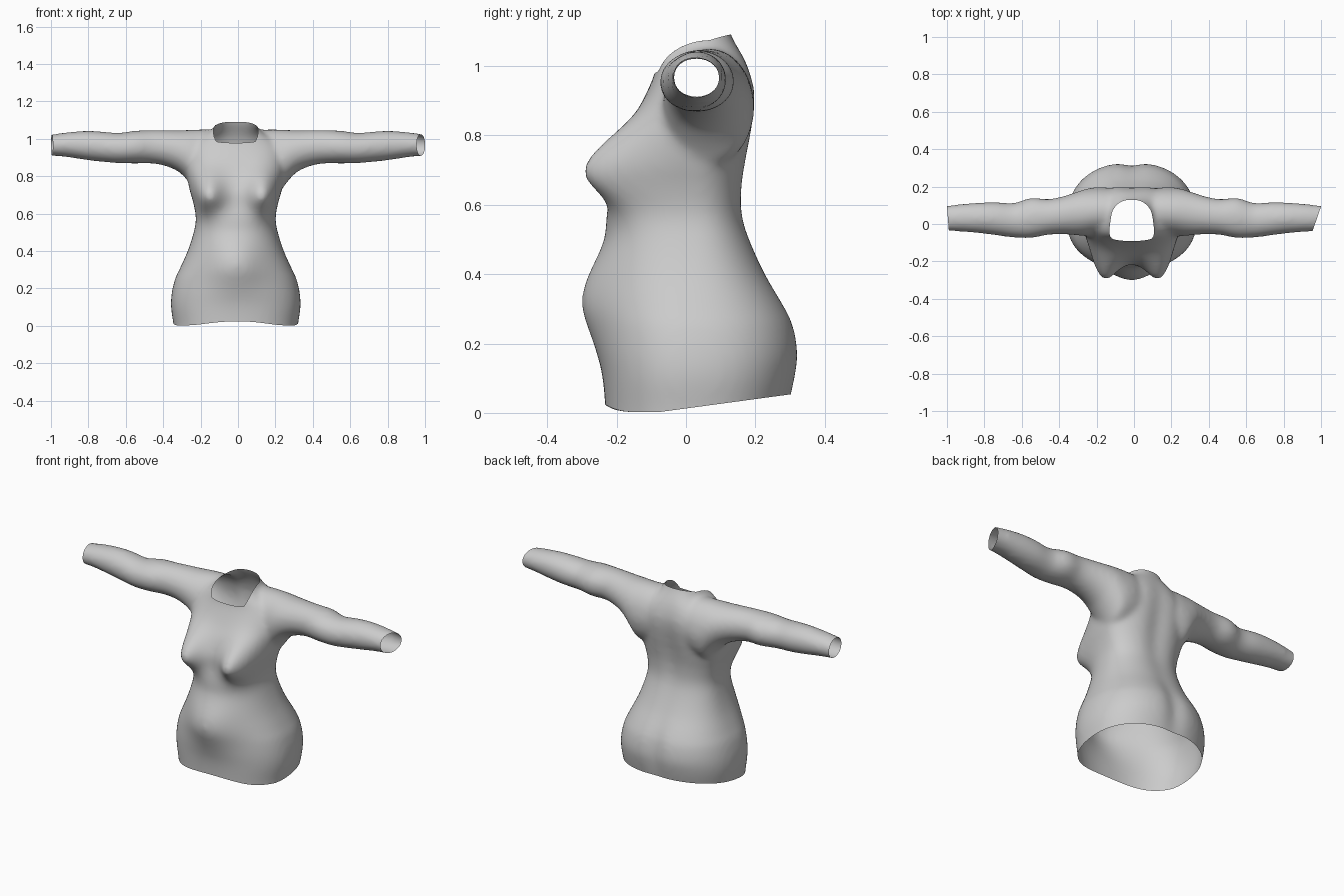
import bpy, bmesh, math
from mathutils import Vector

if "Cube" in bpy.data.objects:
    bpy.data.objects.remove(bpy.data.objects["Cube"])

CX = -0.012  # body centre line


def curve(keys, t):
    """Smooth interpolation of (position, value, value...) keys."""
    n = len(keys)
    if t <= keys[0][0]:
        return keys[0][1:]
    if t >= keys[-1][0]:
        return keys[-1][1:]
    i = max(k for k in range(n - 1) if keys[k][0] <= t)
    a, b = keys[i], keys[i + 1]
    p, q = keys[max(i - 1, 0)], keys[min(i + 2, n - 1)]
    h = b[0] - a[0]
    s = (t - a[0]) / h
    out = []
    for c in range(1, len(a)):
        m0 = (b[c] - p[c]) / (b[0] - p[0]) * h
        m1 = (q[c] - a[c]) / (q[0] - a[0]) * h
        out.append((2*s**3 - 3*s*s + 1) * a[c] + (s**3 - 2*s*s + s) * m0
                   + (3*s*s - 2*s**3) * b[c] + (s**3 - s*s) * m1)
    return out


def gauss(d, s):
    return math.exp(-(d / s) ** 2)


def power(v, n):
    return math.copysign(abs(v) ** (2 / n), v)


def loft(bm, rings):
    loops = [[bm.verts.new(p) for p in r] for r in rings]
    n = len(loops[0])
    for a, b in zip(loops, loops[1:]):
        for i in range(n):
            j = (i + 1) % n
            bm.faces.new((a[i], a[j], b[j], b[i]))
    bm.faces.new(loops[0][::-1])
    bm.faces.new(loops[-1])


# Torso: height, half width, front y, back y
TORSO = [(-.10, .325, -.23, .285), (0, .332, -.232, .295), (.1, .346, -.236, .318),
         (.17, .343, -.24, .328), (.25, .325, -.24, .315), (.3, .302, -.24, .292),
         (.4, .257, -.232, .232), (.5, .225, -.222, .187), (.57, .213, -.224, .168),
         (.65, .225, -.21, .168), (.72, .245, -.205, .178), (.8, .26, -.18, .193),
         (.87, .265, -.14, .203), (.93, .255, -.11, .203), (.98, .22, -.09, .19),
         (1.02, .165, -.085, .173), (1.05, .125, -.083, .155), (1.09, .103, -.083, .132),
         (1.14, .095, -.08, .12)]


def torso_ring(z, n=96):
    w, f, b = curve(TORSO, z)
    mid = .02
    ring = []
    for i in range(n):
        a = 2 * math.pi * i / n
        x = w * power(math.cos(a), 2.3)
        s = power(math.sin(a), 2.3)
        if s < 0:   # bust and belly
            y = mid + (mid - f) * s
            up = gauss(z - .69, .085 if z < .69 else .125)
            bust = (gauss(x - .155, .085) + gauss(x + .155, .085)) * .125 * up
            belly = .062 * gauss(x, .15) * gauss(z - .33, .14)
            y -= (bust + belly) * min(1, -s * 1.6)
        else:       # seat cleft and spine groove
            y = mid + (b - mid) * s
            y -= .018 * gauss(x, .05) * gauss(z - .2, .16)
            y -= .016 * gauss(x, .06) * gauss(z - .75, .25)
        ring.append((x + CX, y, z))
    return ring


# Sleeve: distance, bottom z, top z, front y, back y
SLEEVE = [(0, .74, 1.045, -.04, .17), (.15, .72, 1.05, -.06, .195), (.22, .715, 1.05, -.065, .195),
          (.26, .765, 1.048, -.065, .187), (.31, .818, 1.046, -.06, .17), (.38, .852, 1.047, -.055, .148),
          (.46, .868, 1.047, -.058, .133), (.55, .868, 1.043, -.075, .14), (.64, .87, 1.032, -.073, .113),
          (.74, .878, 1.04, -.06, .117), (.82, .888, 1.042, -.05, .115), (.92, .903, 1.034, -.041, .107),
          (1, .91, 1.022, -.037, .098), (1.08, .915, 1.012, -.035, .09)]


def sleeve_ring(d, side, n=64):
    lo, hi, f, b = curve(SLEEVE, d)
    ring = []
    for i in range(n):
        a = side * 2 * math.pi * i / n
        ring.append((side * d, (f + b) / 2 + (b - f) / 2 * math.cos(a),
                     (lo + hi) / 2 + (hi - lo) / 2 * math.sin(a)))
    return ring


# Solid body made of torso and two sleeves
bm = bmesh.new()
loft(bm, [torso_ring(-.10 + 1.24 * i / 90) for i in range(91)])
for side in (-1, 1):
    loft(bm, [sleeve_ring(1.08 * i / 80, side) for i in range(81)])
bmesh.ops.recalc_face_normals(bm, faces=bm.faces)
mesh = bpy.data.meshes.new("sweater")
bm.to_mesh(mesh)
bm.free()
sweater = bpy.data.objects.new("sweater", mesh)
bpy.context.collection.objects.link(sweater)

# Blend the parts into one skin
rm = sweater.modifiers.new("blend", "REMESH")
rm.mode = "VOXEL"
rm.voxel_size = .013
sm = sweater.modifiers.new("soften", "SMOOTH")
sm.factor = .5
sm.iterations = 12
dg = bpy.context.evaluated_depsgraph_get()
skin = bpy.data.meshes.new_from_object(sweater.evaluated_get(dg))
sweater.modifiers.clear()
sweater.data = skin

bm = bmesh.new()
bm.from_mesh(skin)


def trim(co, no, keep=lambda c: True):
    """Cut the skin open and drop the side the normal points to."""
    faces = [f for f in bm.faces if keep(f.calc_center_median())]
    geom = faces + list({e for f in faces for e in f.edges}) + list({v for f in faces for v in f.verts})
    bmesh.ops.bisect_plane(bm, geom=geom, plane_co=Vector(co), plane_no=Vector(no), clear_outer=True)


def trim_curved(height, up, keep=lambda c: True):
    """Cut along a curved height by flattening, trimming and restoring."""
    for v in bm.verts:
        v.co.z -= height(v.co.x, v.co.y)
    trim((0, 0, 0), (0, 0, up), keep)
    for v in bm.verts:
        v.co.z += height(v.co.x, v.co.y)


def hem(x, y):
    return .002 + .135 * max(0, y + .08) + .024 * gauss(y + .25, .06) * gauss(x, .25)


NECK = [(-.12, .965), (-.08, .985), (-.03, 1.025), (.02, 1.055), (.07, 1.075), (.125, 1.09), (.2, 1.1)]


def neckline(x, y):
    return curve(NECK, y)[0] + 1.5 * max(0, abs(x - CX) - .105)


# Sleeve ends, hem and neck opening
trim((.978, .03, 0), (.13, -.045, 0))
trim((-.995, .03, 0), (-.13, -.01, 0))
trim_curved(hem, -1)
trim_curved(neckline, 1, lambda c: abs(c.x) < .2)
bm.to_mesh(skin)
bm.free()

# Single cloth colour, smooth shading
grey = bpy.data.materials.new("light grey")
grey.diffuse_color = (.6, .6, .6, 1)
grey.use_nodes = True
grey.node_tree.nodes["Principled BSDF"].inputs["Base Color"].default_value = grey.diffuse_color
skin.materials.clear()
skin.materials.append(grey)
for p in skin.polygons:
    p.use_smooth = True
    p.material_index = 0
